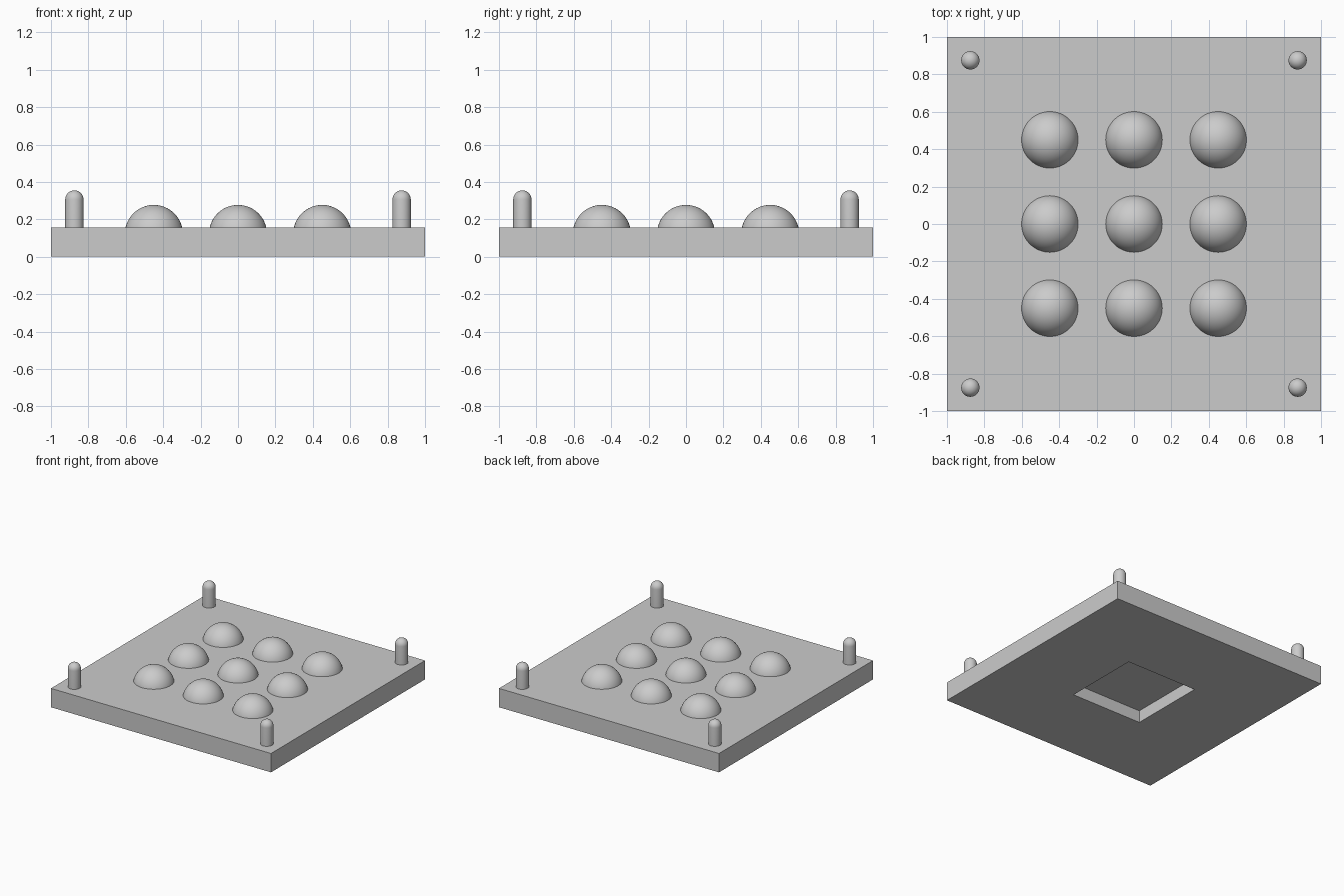
import bpy, bmesh, math

cube = bpy.data.objects.get("Cube")
if cube:
    bpy.data.objects.remove(cube, do_unlink=True)

TOP = 0.155          # upper surface of the plate
SINK = 0.01          # how far parts are buried in the plate

grey = bpy.data.materials.new("plain grey")
grey.use_nodes = True
colour = (0.6, 0.6, 0.6, 1)
grey.diffuse_color = colour
grey.node_tree.nodes["Principled BSDF"].inputs["Base Color"].default_value = colour


def finish(bm, name, location=(0, 0, 0), smooth=False):
    bmesh.ops.recalc_face_normals(bm, faces=bm.faces)
    mesh = bpy.data.meshes.new(name)
    bm.to_mesh(mesh)
    bm.free()
    mesh.materials.append(grey)
    obj = bpy.data.objects.new(name, mesh)
    obj.location = location
    bpy.context.collection.objects.link(obj)
    if smooth:
        bpy.ops.object.select_all(action='DESELECT')
        obj.select_set(True)
        bpy.context.view_layer.objects.active = obj
        bpy.ops.object.shade_smooth_by_angle(angle=math.radians(35))
    return obj


def lathe(name, profile, x, y, steps=48):
    """Spin a profile of (radius, height) points around z."""
    bm = bmesh.new()
    verts = [bm.verts.new((r, 0, z)) for r, z in profile]
    edges = [bm.edges.new(pair) for pair in zip(verts, verts[1:])]
    bmesh.ops.spin(bm, geom=verts + edges, cent=(0, 0, 0), axis=(0, 0, 1),
                   angle=math.tau, steps=steps)
    bmesh.ops.remove_doubles(bm, verts=bm.verts, dist=0.0001)
    return finish(bm, name, (x, y, 0), smooth=True)


def arc(radius, centre_z, start, count=14):
    """Points of a round cap from a start angle up to the pole."""
    angles = [start + (math.pi / 2 - start) * i / count for i in range(count + 1)]
    return [(radius * math.cos(a), centre_z + radius * math.sin(a)) for a in angles]


# Base plate with a small square pocket in the middle of its underside
bm = bmesh.new()
bmesh.ops.create_cube(bm, size=2)
for v in bm.verts:
    v.co.z = TOP if v.co.z > 0 else 0
bm.normal_update()
bottom = min(bm.faces, key=lambda f: f.calc_center_median().z)
bmesh.ops.inset_individual(bm, faces=[bottom], thickness=0.957)
pocket = bmesh.ops.extrude_discrete_faces(bm, faces=[bottom])["faces"][0]
rim = min((f for f in bm.faces if f is not pocket), key=lambda f: f.calc_center_median().z)
for v in pocket.verts:
    v.co.z = 0.1
# Walls joining the pocket ceiling to the opening
open_edges = [e for e in bm.edges if e.is_boundary]
bmesh.ops.bridge_loops(bm, edges=open_edges)
finish(bm, "base_plate")

# Three by three grid of domes
dome_radius, dome_centre = 0.155, 0.122
start = math.asin((TOP - SINK - dome_centre) / dome_radius)
for row in (-1, 0, 1):
    for column in (-1, 0, 1):
        lathe("dome", arc(dome_radius, dome_centre, start), column * 0.45, row * 0.45)

# Round-tipped pin near each corner
pin_radius, pin_top = 0.049, 0.355
profile = [(pin_radius, TOP - SINK)] + arc(pin_radius, pin_top - pin_radius, 0, 8)
for sx in (-1, 1):
    for sy in (-1, 1):
        lathe("corner_pin", profile, sx * 0.875, sy * 0.875, 32)
